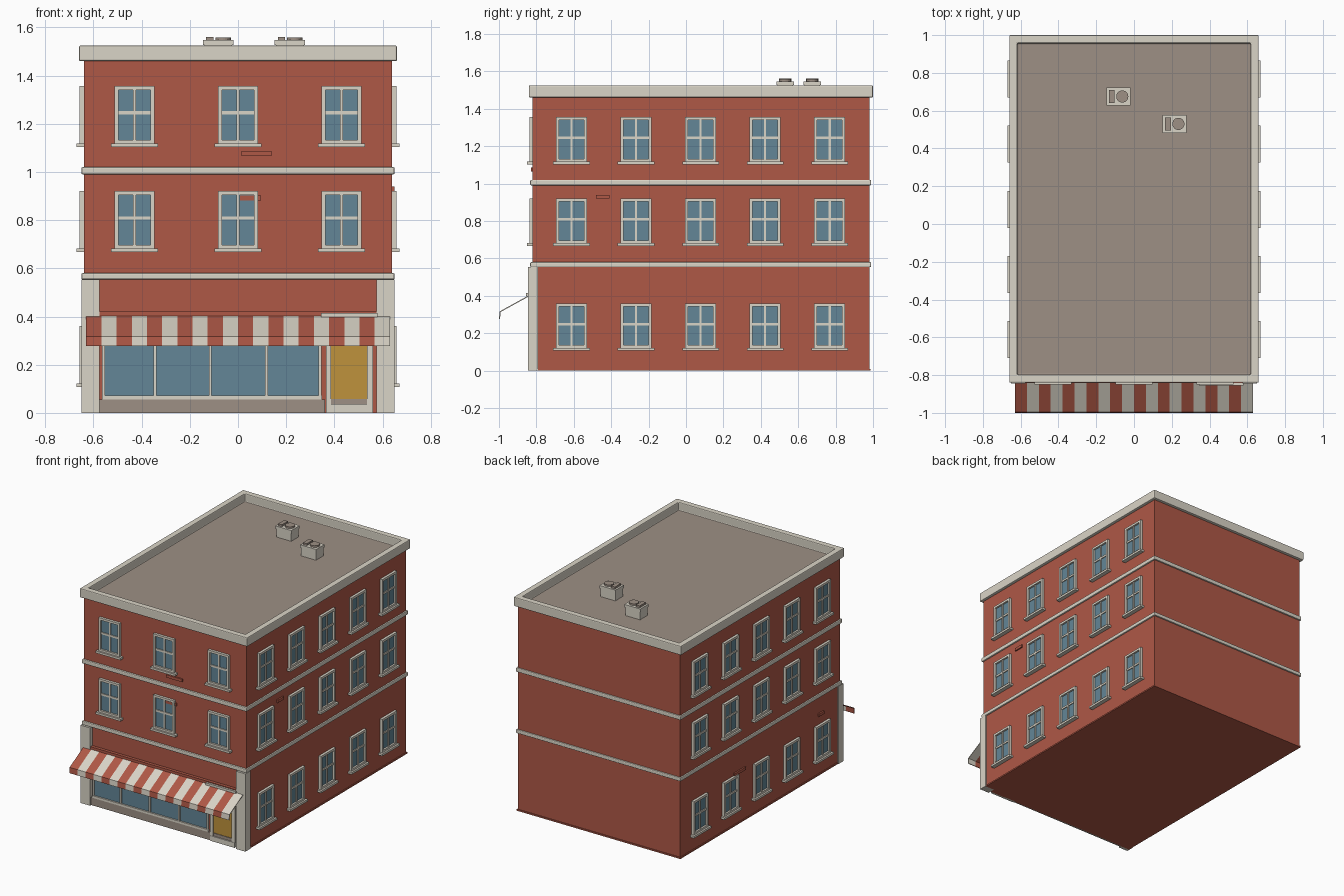
import bpy, bmesh, math
from mathutils import Matrix

if "Cube" in bpy.data.objects:
    bpy.data.objects.remove(bpy.data.objects["Cube"])


def material(name, rgb):
    m = bpy.data.materials.new(name)
    m.use_nodes = True
    m.diffuse_color = (*rgb, 1)
    m.node_tree.nodes["Principled BSDF"].inputs["Base Color"].default_value = (*rgb, 1)
    return m


RED = material("brick red", (0.43, 0.098, 0.062))
STONE = material("pale stone", (0.70, 0.66, 0.57))
GLASS = material("blue glass", (0.125, 0.24, 0.31))
BROWN = material("roof brown", (0.34, 0.28, 0.235))
YELLOW = material("door yellow", (0.52, 0.29, 0.045))


def add_box(bm, x0, x1, y0, y1, z0, z1, index=0):
    size = Matrix.Diagonal((x1 - x0, y1 - y0, z1 - z0, 1))
    place = Matrix.Translation(((x0 + x1) / 2, (y0 + y1) / 2, (z0 + z1) / 2))
    verts = bmesh.ops.create_cube(bm, size=1, matrix=place @ size)["verts"]
    for f in {f for v in verts for f in v.link_faces}:
        f.material_index = index


def to_mesh(bm, name, mats):
    mesh = bpy.data.meshes.new(name)
    bm.to_mesh(mesh)
    bm.free()
    for m in mats:
        mesh.materials.append(m)
    return mesh


def place(name, mesh):
    ob = bpy.data.objects.new(name, mesh)
    bpy.context.scene.collection.objects.link(ob)
    return ob


def box(name, mat, *dims, bevel=0):
    bm = bmesh.new()
    add_box(bm, *dims)
    ob = place(name, to_mesh(bm, name, [mat]))
    if bevel:
        b = ob.modifiers.new("soft edges", "BEVEL")
        b.width, b.segments = bevel, 2
    return ob


W, FRONT, BACK = 0.64, -0.82, 0.98

# Main walls, plinth and floor bands
box("walls", RED, -W, W, FRONT, BACK, 0, 1.463)
box("plinth", RED, -W - .006, W + .006, FRONT - .004, BACK + .006, 0, .01)
for name, z0, z1 in (("lower_band", .553, .58), ("upper_band", .99, 1.02)):
    box(name, STONE, -.65, .65, -.833, .99, z0, z1, bevel=.006)

# Cornice with a sunken roof
bm = bmesh.new()
add_box(bm, -.66, .66, -.84, 1, 1.46, 1.525)
top = max(bm.faces, key=lambda f: f.calc_center_median().z)
bmesh.ops.inset_individual(bm, faces=[top], thickness=.06)
deck = bmesh.ops.extrude_discrete_faces(bm, faces=[top])["faces"][0]
deck.material_index = 1
bmesh.ops.translate(bm, verts=deck.verts, vec=(0, 0, -.058))
cornice = place("cornice_and_roof", to_mesh(bm, "cornice_and_roof", [STONE, BROWN]))
soft = cornice.modifiers.new("soft edges", "BEVEL")
soft.width, soft.segments = .006, 2

# One window facing -y, centred on its origin, shared by all openings
bm = bmesh.new()
w, h, t = .083, .12, .016
add_box(bm, -w + t, w - t, -.005, 0, -h + t, h - t, 1)
for s in (-1, 1):
    add_box(bm, s * w - (t if s > 0 else 0), s * w + (t if s < 0 else 0), -.018, 0, -h, h)
    add_box(bm, -w + t, w - t, -.018, 0, s * h - (t if s > 0 else 0), s * h + (t if s < 0 else 0))
add_box(bm, -.006, .006, -.012, 0, -h + t, h - t)
add_box(bm, -w + t, w - t, -.011, 0, .002, .016)
add_box(bm, -.098, .098, -.03, 0, -h - .013, -h + .002)
window = to_mesh(bm, "window", [STONE, GLASS])

STOREYS = (.24, .80, 1.236)
for z in STOREYS[1:]:
    for x in (-.43, 0, .43):
        place("front_window", window).location = (x, FRONT, z)
for side, label in ((1, "left_window"), (-1, "right_window")):
    for z in STOREYS:
        for i in range(5):
            ob = place(label, window)
            ob.location = (side * W, -.612 + .345 * i, z)
            ob.rotation_euler.z = side * math.pi / 2

# Raised bricks on the walls
for x0, x1, z in ((.015, .14, 1.066), (.008, .095, .882)):
    box("raised_brick", RED, x0, x1, FRONT - .01, FRONT, z, z + .02)
for y0, y1, z in ((-.63, -.57, .42), (.25, .38, .358)):
    box("raised_brick", RED, -W - .01, -W, y0, y1, z, z + .02)
box("raised_brick", RED, W, W + .01, -.48, -.41, .92, .94)

# Shop front: pillars, base panel, glazing and mullions
for s, label in ((-1, "right_pillar"), (1, "left_pillar")):
    a, b = sorted((s * .575, s * .65))
    box(label, STONE, a, b, -.845, -.79, 0, .554)
box("shop_base_panel", BROWN, -.575, .362, -.832, FRONT, 0, .056)
box("shop_glass", GLASS, -.56, .34, -.825, FRONT, .06, .39)
for z in (.056, .385):
    box("shop_rail", STONE, -.565, .348, -.836, FRONT, z, z + .016)
for x in (-.559, -.345, -.115, .118, .341):
    box("shop_mullion", STONE, x - .006, x + .006, -.834, FRONT, .07, .388)

# Door with frame, step and hood
box("door", YELLOW, .385, .537, -.826, FRONT, .055, .38)
box("door_sill", BROWN, .385, .537, -.83, FRONT, .034, .057)
box("door_step", STONE, .365, .56, -.838, FRONT, 0, .036)
for x0, x1 in ((.365, .387), (.535, .56)):
    box("door_frame", STONE, x0, x1, -.836, FRONT, .034, .4)
box("door_hood", STONE, .345, .58, -.856, FRONT, .398, .414)

# Striped awning: a bent strip repeated across the width
box("awning_rail", RED, -.575, .575, -.842, FRONT, .402, .42)
bm = bmesh.new()
STRIPES, SPAN = 20, 1.26
profile = ((-.825, .408), (-.994, .315), (-.997, .277))
rows = [[bm.verts.new((-SPAN / 2 + SPAN * i / STRIPES, y, z)) for y, z in profile]
        for i in range(STRIPES + 1)]
for i in range(STRIPES):
    for j in range(2):
        f = bm.faces.new((rows[i][j], rows[i][j + 1], rows[i + 1][j + 1], rows[i + 1][j]))
        f.material_index = i % 2
awning = place("awning", to_mesh(bm, "awning", [RED, STONE]))
thick = awning.modifiers.new("thickness", "SOLIDIFY")
thick.thickness, thick.offset = .006, 0

# Rooftop ventilation units: body, lid, side box and fan
bm = bmesh.new()
add_box(bm, -.058, .058, -.042, .042, 0, .062)
add_box(bm, -.063, .063, -.047, .047, .06, .08)
add_box(bm, -.05, -.02, -.034, .034, .08, .094, 1)
fan = bmesh.ops.create_cone(bm, cap_ends=True, segments=24, radius1=.032, radius2=.032,
                            depth=.012, matrix=Matrix.Translation((.02, 0, .086)))["verts"]
for f in {f for v in fan for f in v.link_faces}:
    f.material_index = 1
unit = to_mesh(bm, "roof_unit", [STONE, BROWN])
for x, y in ((-.082, .675), (.215, .53)):
    place("roof_unit", unit).location = (x, y, 1.467)
